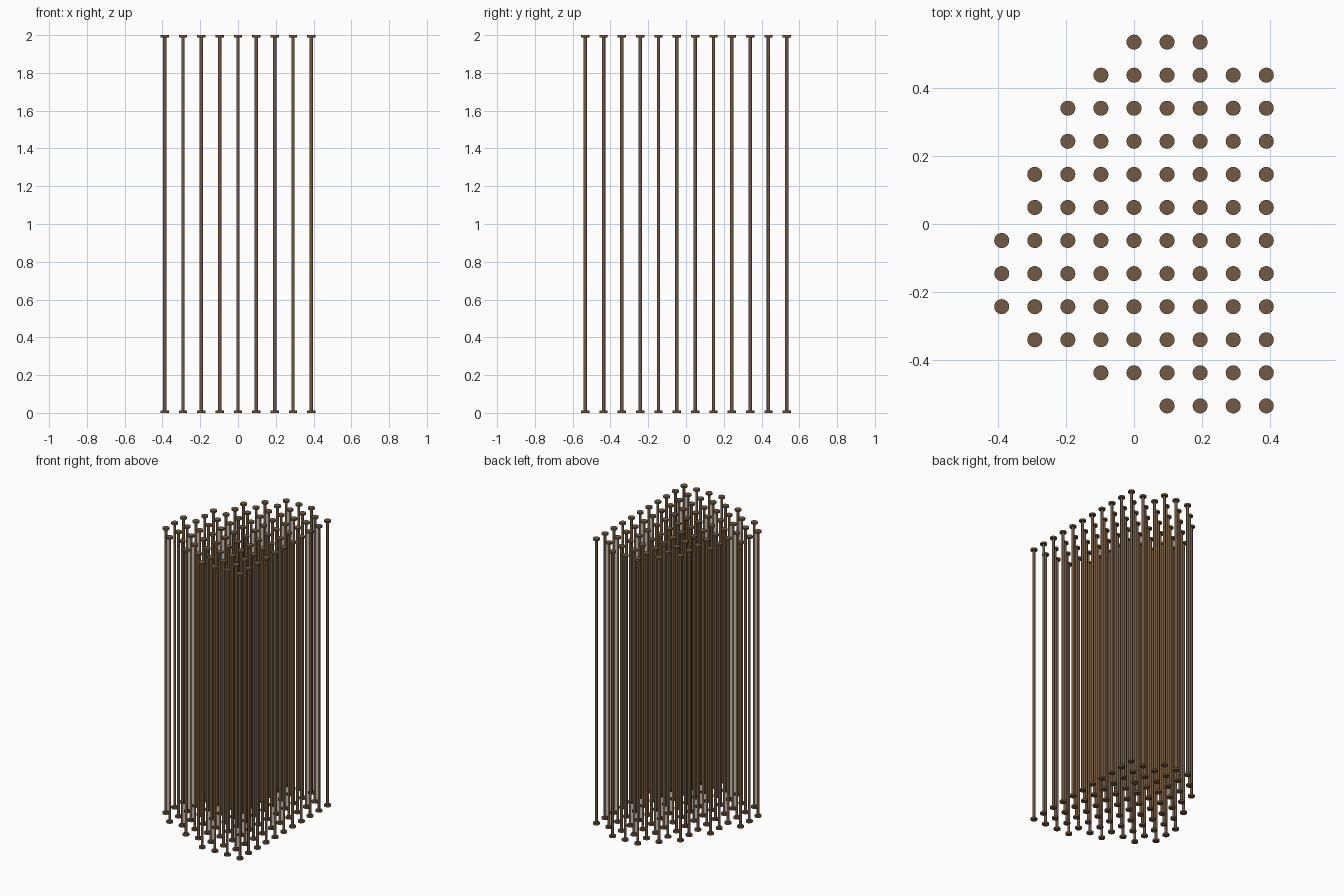
import bpy, bmesh
from mathutils import Matrix

if "Cube" in bpy.data.objects:
    bpy.data.objects.remove(bpy.data.objects["Cube"])

STEP = 0.097           # grid spacing
HEIGHT = 2.0
ROD_R, CAP_R, CAP_H = 0.009, 0.022, 0.012
SIDES = 24

# first and last column of each row, from back to front
ROWS = [(0, 2), (-1, 4), (-2, 4), (-2, 4), (-3, 4), (-3, 4),
        (-4, 4), (-4, 4), (-4, 4), (-3, 4), (-1, 4), (1, 4)]

wood = bpy.data.materials.new("brown")
wood.diffuse_color = (0.17, 0.10, 0.052, 1)
wood.use_nodes = True
wood.node_tree.nodes["Principled BSDF"].inputs["Base Color"].default_value = wood.diffuse_color


def cylinder_mesh(name, radius, z0, z1):
    bm = bmesh.new()
    bmesh.ops.create_cone(bm, cap_ends=True, segments=SIDES, radius1=radius,
                          radius2=radius, depth=z1 - z0,
                          matrix=Matrix.Translation((0, 0, (z0 + z1) / 2)))
    for f in bm.faces:
        f.smooth = len(f.verts) == 4
    for e in bm.edges:
        e.smooth = e.calc_face_angle(0) < 0.6
    mesh = bpy.data.meshes.new(name)
    bm.to_mesh(mesh)
    bm.free()
    mesh.materials.append(wood)
    return mesh


# one rod with a flat disc at each end, shared by every grid position
parts = [cylinder_mesh("rod", ROD_R, CAP_H, HEIGHT - CAP_H),
         cylinder_mesh("foot_disc", CAP_R, 0, CAP_H),
         cylinder_mesh("top_disc", CAP_R, HEIGHT - CAP_H, HEIGHT)]

for i, (first, last) in enumerate(ROWS):
    y = (5.5 - i) * STEP
    for col in range(first, last + 1):
        for mesh in parts:
            ob = bpy.data.objects.new(mesh.name, mesh)
            ob.location = (col * STEP, y, 0)
            bpy.context.collection.objects.link(ob)
